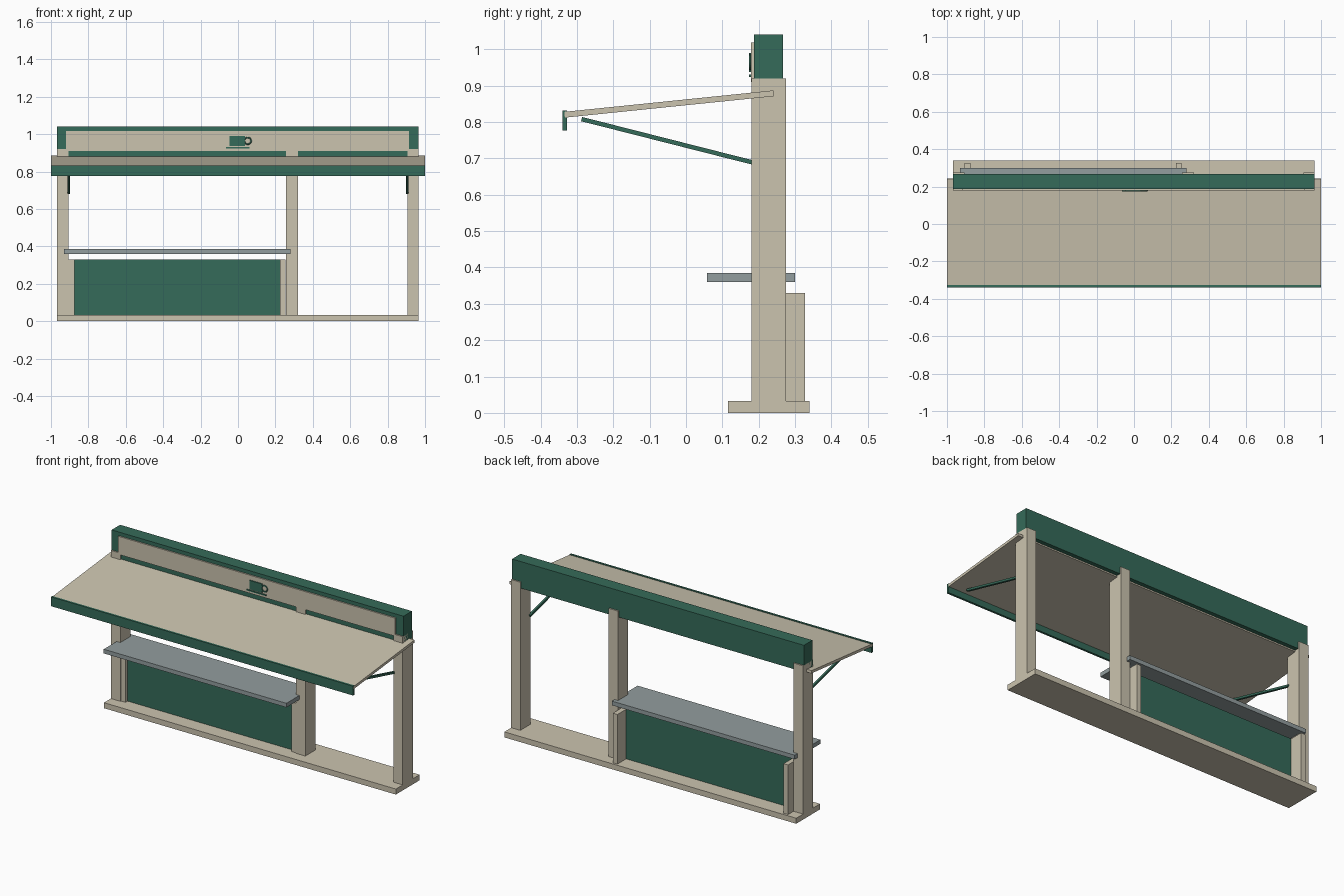
import bpy, math
from mathutils import Vector

if "Cube" in bpy.data.objects:
    bpy.data.objects.remove(bpy.data.objects["Cube"])


def material(name, rgb):
    m = bpy.data.materials.new(name)
    m.diffuse_color = (*rgb, 1)
    m.use_nodes = True
    m.node_tree.nodes["Principled BSDF"].inputs["Base Color"].default_value = m.diffuse_color
    return m


CREAM = material("cream paint", (0.60, 0.55, 0.43))
GREEN = material("dark green paint", (0.036, 0.145, 0.10))
GREY = material("grey counter", (0.29, 0.34, 0.345))


def prism(name, mat, x0, x1, profile):
    """Extrude a (y, z) profile along x."""
    n = len(profile)
    verts = [(x, y, z) for x in (x0, x1) for y, z in profile]
    faces = [tuple(range(n))[::-1], tuple(range(n, 2 * n))]
    faces += [(i, (i + 1) % n, n + (i + 1) % n, n + i) for i in range(n)]
    mesh = bpy.data.meshes.new(name)
    mesh.from_pydata(verts, [], faces)
    mesh.materials.append(mat)
    ob = bpy.data.objects.new(name, mesh)
    bpy.context.collection.objects.link(ob)
    return ob


def box(name, mat, x, y, z):
    return prism(name, mat, *x, [(y[0], z[0]), (y[1], z[0]), (y[1], z[1]), (y[0], z[1])])


def sloped(name, mat, x, start, end, thick):
    """Flat bar running between two (y, z) points."""
    a, b = Vector(start), Vector(end)
    d = (b - a).normalized()
    n = Vector((-d.y, d.x)) * thick / 2
    return prism(name, mat, *x, [a - n, b - n, b + n, a + n])


# Base and posts
L, R = -0.968, 0.965
box("base", CREAM, (L, R), (0.115, 0.34), (0, 0.033))
for label, x in (("left", (L, -0.905)), ("middle", (0.257, 0.32)), ("right", (0.905, R))):
    box(label + "_post", CREAM, x, (0.18, 0.275), (0.033, 0.92))

# Header beam and sign board
box("header_beam", GREEN, (L, R), (0.187, 0.267), (0.88, 1.04))
box("sign_board", CREAM, (-0.92, 0.915), (0.179, 0.188), (0.91, 1.018))

# Awning, valance and struts
sloped("awning", CREAM, (-1, 1), (-0.334, 0.820), (0.242, 0.879), 0.016)
box("valance", GREEN, (-1, 1), (-0.34, -0.327), (0.776, 0.832))
for label, x in (("left", (-0.912, -0.898)), ("right", (0.897, 0.911))):
    sloped(label + "_strut", GREEN, x, (-0.287, 0.808), (0.19, 0.687), 0.012)

# Counter with panel and studs below
box("counter", GREY, (-0.93, 0.28), (0.058, 0.30), (0.36, 0.385))
box("counter_panel", GREEN, (-0.875, 0.225), (0.205, 0.245), (0.033, 0.33))
for label, x in (("left", (-0.905, -0.875)), ("right", (0.225, 0.255))):
    box(label + "_stud", CREAM, x, (0.185, 0.327), (0.033, 0.33))

# Cup emblem: body, saucer and round handle
box("cup_body", GREEN, (-0.045, 0.038), (0.173, 0.18), (0.937, 0.99))
box("cup_saucer", GREEN, (-0.065, 0.062), (0.173, 0.18), (0.924, 0.931))
bpy.ops.mesh.primitive_torus_add(major_radius=0.018, minor_radius=0.004,
                                 major_segments=20, minor_segments=6,
                                 location=(0.052, 0.177, 0.964),
                                 rotation=(math.pi / 2, 0, 0))
handle = bpy.context.object
handle.name = "cup_handle"
handle.data.materials.append(GREEN)
